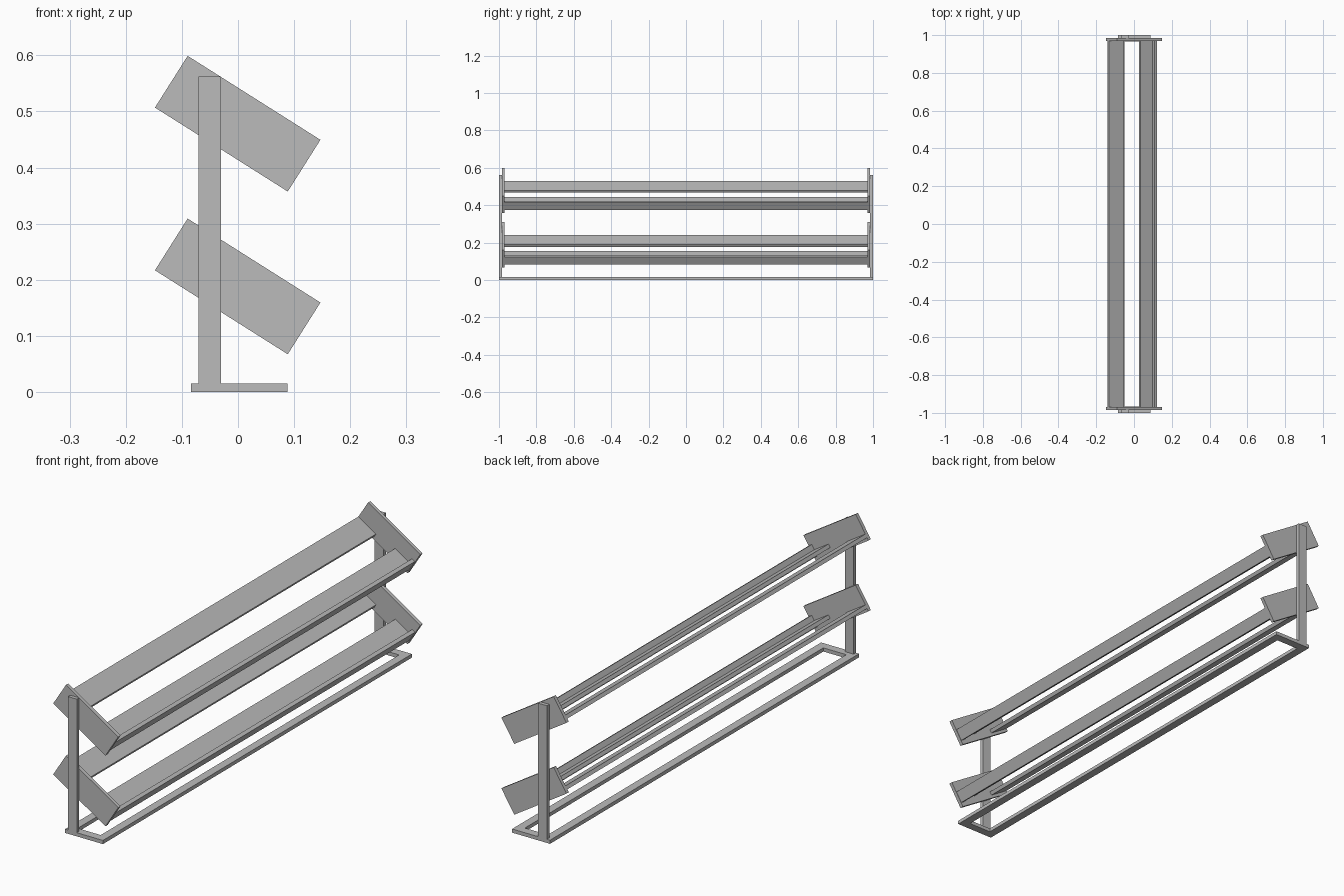
import bpy, bmesh, math
from mathutils import Matrix, Vector

if "Cube" in bpy.data.objects:
    bpy.data.objects.remove(bpy.data.objects["Cube"])

grey = bpy.data.materials.new("plain_grey")
grey.diffuse_color = (0.5, 0.5, 0.5, 1)
grey.use_nodes = True
grey.node_tree.nodes["Principled BSDF"].inputs["Base Color"].default_value = grey.diffuse_color


def box(name, lo, hi, matrix=Matrix.Identity(4)):
    """Axis-aligned box between two corners, then placed by a matrix."""
    lo, hi = Vector(lo), Vector(hi)
    bm = bmesh.new()
    bmesh.ops.create_cube(bm, size=1)
    for v in bm.verts:
        v.co = matrix @ Vector([(lo[i] + hi[i]) / 2 + v.co[i] * (hi[i] - lo[i]) for i in range(3)])
    mesh = bpy.data.meshes.new(name)
    bm.to_mesh(mesh)
    bm.free()
    mesh.materials.append(grey)
    obj = bpy.data.objects.new(name, mesh)
    bpy.context.collection.objects.link(obj)
    return obj


# Base frame: two long rails joined by two end rails
box("base_rear_rail", (-0.084, -1, 0), (-0.05, 1, 0.015))
box("base_front_rail", (0.054, -1, 0), (0.088, 1, 0.015))
for side, name in ((-1, "near"), (1, "far")):
    y = sorted((side * 0.966, side * 1.0))
    box(f"base_end_rail_{name}", (-0.05, y[0], 0), (0.054, y[1], 0.015))
    # Upright post on the outside of the end plates
    y = sorted((side * 0.985, side * 1.0))
    box(f"post_{name}", (-0.07, y[0], 0.015), (-0.03, y[1], 0.562))

# Two tilted shelves; local x runs down the slope, local z is square to it
tilt = Matrix.Rotation(math.radians(32.3), 4, 'Y')
for level, z in (("lower", 0.217), ("upper", 0.507)):
    place = Matrix.Translation((-0.148, 0, z)) @ tilt
    for side, name in ((-1, "near"), (1, "far")):
        y = sorted((side * 0.97, side * 0.985))
        box(f"{level}_end_plate_{name}", (0, y[0], 0), (0.28, y[1], 0.109), place)
    box(f"{level}_rear_plank", (0, -0.97, 0.012), (0.094, 0.97, 0.027), place)
    box(f"{level}_front_plank", (0.187, -0.97, 0.029), (0.263, 0.97, 0.044), place)
    box(f"{level}_front_lip", (0.263, -0.97, 0.018), (0.278, 0.97, 0.066), place)
